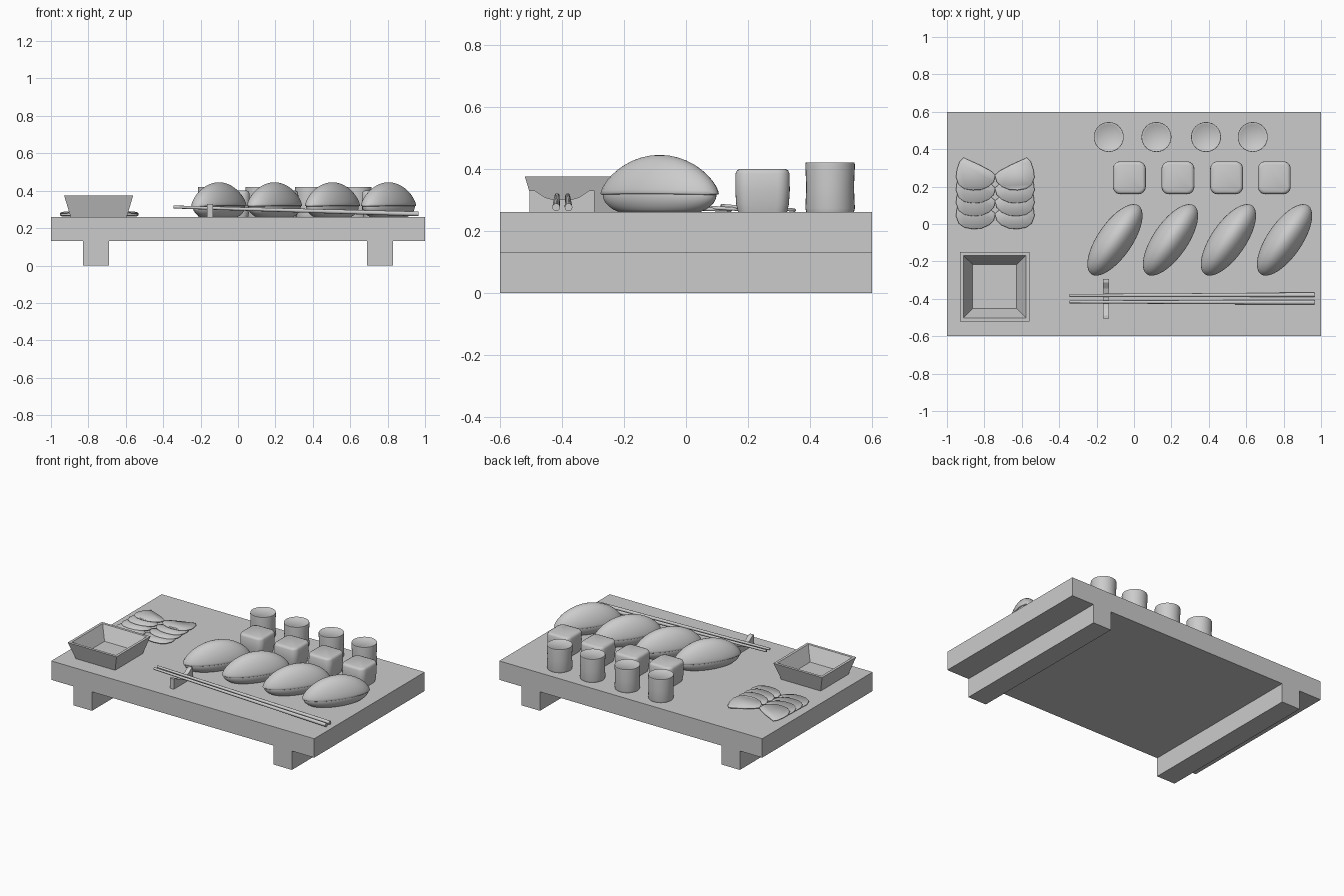
import bpy, bmesh, math
from mathutils import Vector, Matrix

if "Cube" in bpy.data.objects:
    bpy.data.objects.remove(bpy.data.objects["Cube"])

TOP = 0.26  # height of the board surface


def finish(bm, name, smooth=None):
    bmesh.ops.recalc_face_normals(bm, faces=bm.faces[:])
    me = bpy.data.meshes.new(name)
    bm.to_mesh(me)
    bm.free()
    ob = bpy.data.objects.new(name, me)
    bpy.context.collection.objects.link(ob)
    if smooth:
        bpy.ops.object.select_all(action='DESELECT')
        ob.select_set(True)
        bpy.context.view_layer.objects.active = ob
        bpy.ops.object.shade_smooth_by_angle(angle=math.radians(smooth))
    return ob


def box(name, x0, x1, y0, y1, z0, z1):
    bm = bmesh.new()
    bmesh.ops.create_cube(bm, size=1)
    for v in bm.verts:
        v.co = ((x0 + x1) / 2 + v.co.x * (x1 - x0),
                (y0 + y1) / 2 + v.co.y * (y1 - y0),
                (z0 + z1) / 2 + v.co.z * (z1 - z0))
    return finish(bm, name)


def loft(name, rings, smooth=None):
    """Skin a list of equal-length closed rings and cap both ends."""
    bm = bmesh.new()
    vs = [[bm.verts.new(p) for p in r] for r in rings]
    n = len(vs[0])
    for a, b in zip(vs, vs[1:]):
        for i in range(n):
            bm.faces.new((a[i], a[(i + 1) % n], b[(i + 1) % n], b[i]))
    bm.faces.new(vs[0][::-1])
    bm.faces.new(vs[-1])
    return finish(bm, name, smooth)


def square(cx, cy, h, z):
    return [(cx + sx * h, cy + sy * h, z) for sx, sy in ((-1, -1), (1, -1), (1, 1), (-1, 1))]


def circle(cx, cy, r, z, n=32):
    return [(cx + r * math.cos(2 * math.pi * i / n), cy + r * math.sin(2 * math.pi * i / n), z) for i in range(n)]


def rounded_square(cx, cy, h, r, z, k=6):
    pts = []
    for q in range(4):
        a0 = q * math.pi / 2
        sx, sy = ((1, 1), (-1, 1), (-1, -1), (1, -1))[q]
        for i in range(k + 1):
            a = a0 + i / k * math.pi / 2
            pts.append((cx + sx * (h - r) + r * math.cos(a), cy + sy * (h - r) + r * math.sin(a), z))
    return pts


# serving board and its two feet
box("board", -1, 1, -0.6, 0.6, 0.13, TOP)
for side, x in (("left", -0.76), ("right", 0.76)):
    box(side + "_foot", x - 0.07, x + 0.07, -0.6, 0.6, 0, 0.13)

# sauce dish
loft("sauce_dish", [square(-0.745, -0.335, h, z) for h, z in
                    ((0.15, TOP), (0.185, 0.375), (0.167, 0.375), (0.118, 0.285))])

# chopstick rest with a dipped top
prof = [(-0.505, TOP), (-0.295, TOP), (-0.295, 0.33), (-0.312, 0.33), (-0.345, 0.308), (-0.37, 0.301),
        (-0.43, 0.301), (-0.455, 0.308), (-0.488, 0.33), (-0.505, 0.33)]
loft("chopstick_rest", [[(x, y, z) for y, z in prof] for x in (-0.165, -0.135)])

# tapered chopsticks
for i, (y0, y1) in enumerate(((-0.416, -0.419), (-0.382, -0.379))):
    rings = []
    for x, y, z, r in ((-0.345, y0, 0.313, 0.008), (0.965, y1, 0.276, 0.0125)):
        rings.append([(x, p[0], z + p[1]) for p in circle(y, 0, r, 0, 12)])
    loft(f"chopstick_{i + 1}", rings, 40)

# nigiri: rice body and draped topping
for i, x in enumerate((-0.102, 0.195, 0.505, 0.805)):
    place = Matrix.Translation((x, -0.085, 0)) @ Matrix.Rotation(math.radians(55.5), 4, 'Z')
    bm = bmesh.new()
    bmesh.ops.create_uvsphere(bm, u_segments=40, v_segments=20, radius=1)
    for v in bm.verts:
        p = v.co.copy()
        v.co = place @ Vector((p.x * 0.215, p.y * 0.086, max(TOP, 0.315 + p.z * 0.08)))
    finish(bm, f"rice_{i + 1}", 60)
    bm = bmesh.new()
    bmesh.ops.create_uvsphere(bm, u_segments=40, v_segments=20, radius=1)
    for v in bm.verts:
        p = v.co.copy()
        h = 0.11 * p.z ** 1.3 if p.z > 0 else p.z * 0.016
        z = 0.335 + h - 0.016 * p.x ** 2 - 0.012 * p.y ** 2
        v.co = place @ Vector((p.x * 0.223, p.y * 0.093, z))
    finish(bm, f"fish_topping_{i + 1}", 60)

# rounded square rolls
for i, x in enumerate((-0.025, 0.235, 0.495, 0.75)):
    loft(f"square_roll_{i + 1}", [rounded_square(x, 0.247, h, r, z) for h, r, z in
                                  ((0.079, 0.035, TOP), (0.085, 0.038, 0.285), (0.088, 0.04, 0.33),
                                   (0.087, 0.038, 0.385), (0.082, 0.034, 0.396), (0.072, 0.028, 0.4))], 50)

# round rolls with slightly waisted sides
for i, x in enumerate((-0.135, 0.12, 0.385, 0.635)):
    loft(f"round_roll_{i + 1}", [circle(x, 0.465, r, z) for r, z in
                                 ((0.077, TOP), (0.08, 0.272), (0.077, 0.34), (0.08, 0.41), (0.079, 0.42),
                                  (0.07, 0.42), (0.066, 0.417))], 50)

# fanned ginger slices, mirrored in two columns
leaf = [(-0.17, 0.355), (-0.085, 0.317), (-0.025, 0.285), (0.002, 0.262), (-0.008, 0.225), (-0.035, 0.2),
        (-0.075, 0.183), (-0.12, 0.18), (-0.165, 0.188), (-0.195, 0.21), (-0.21, 0.25), (-0.205, 0.29),
        (-0.19, 0.335)]
for side, s in (("left", 1), ("right", -1)):
    for k in range(4):
        dy = -0.069 * k
        lift = 0.019 - 0.004 * k

        def ring(scale, dz):
            out = []
            for px, py in leaf:
                t = (0.355 - py) / 0.175
                qx, qy = -0.105 + (px + 0.105) * scale, 0.25 + (py - 0.25) * scale
                out.append((-0.742 + s * qx, qy + dy, TOP + dz + lift * t))
            return out
        loft(f"ginger_{side}_{k + 1}", [ring(0.97, 0.001), ring(1, 0.004), ring(1, 0.008), ring(0.96, 0.012)], 60)
